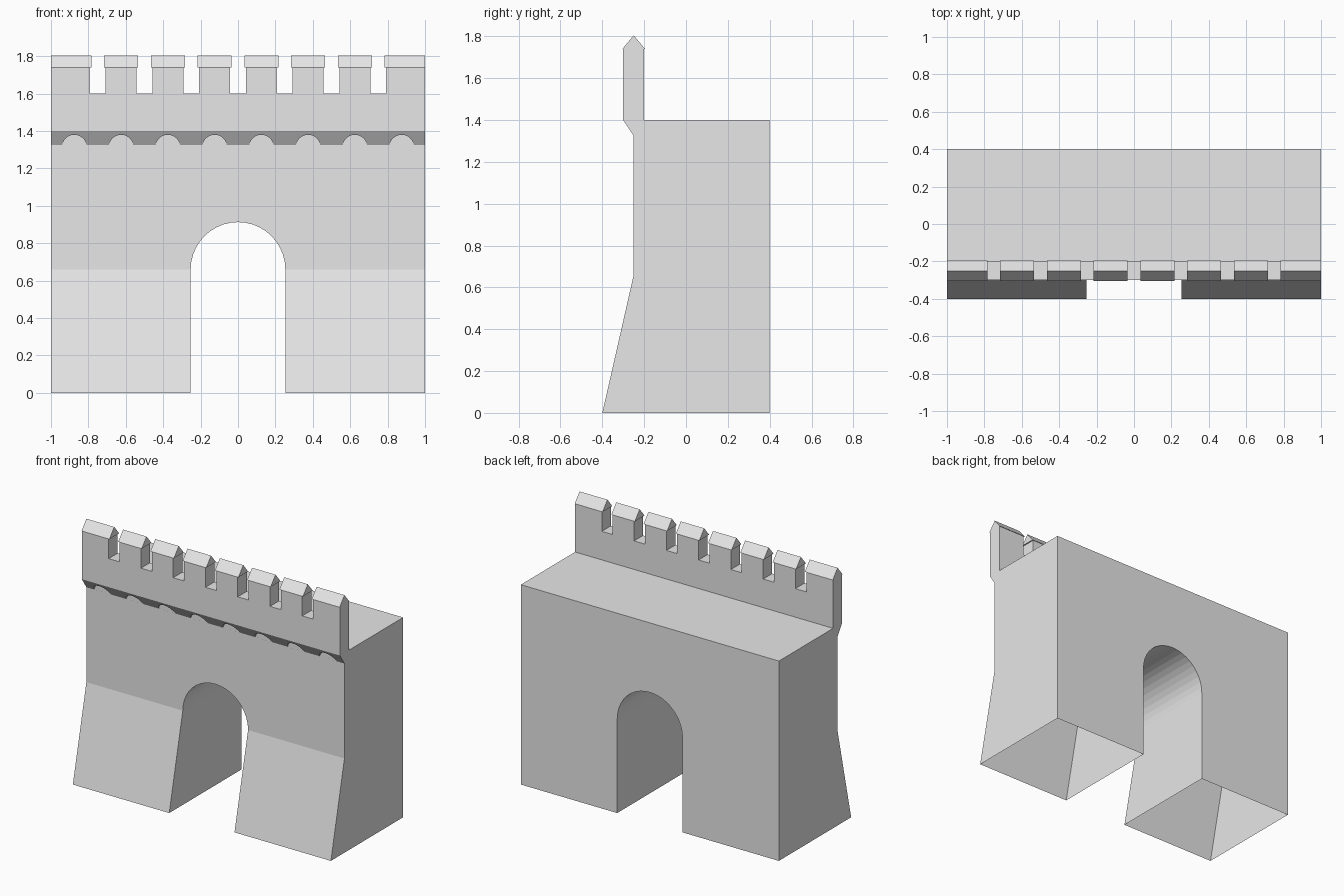
import bpy, bmesh, math
from mathutils import Vector

cube = bpy.data.objects.get("Cube")
if cube:
    bpy.data.objects.remove(cube)

stone = bpy.data.materials.new("pale grey stone")
stone.use_nodes = True
grey = (0.8, 0.8, 0.8, 1)
stone.diffuse_color = grey
stone.node_tree.nodes["Principled BSDF"].inputs["Base Color"].default_value = grey


def add_prism(bm, outline, axis, low, high):
    """Extrude an outline along x (points are y, z) or along y (points are x, z)."""
    def place(p, d):
        return (d, p[0], p[1]) if axis == "x" else (p[0], d, p[1])
    face = bm.faces.new([bm.verts.new(place(p, low)) for p in outline])
    shift = Vector(place((0, 0), high - low))
    grown = bmesh.ops.extrude_face_region(bm, geom=[face], use_keep_orig=True)
    bmesh.ops.translate(bm, vec=shift,
                        verts=[v for v in grown["geom"] if isinstance(v, bmesh.types.BMVert)])


def finish(bm, name):
    bmesh.ops.recalc_face_normals(bm, faces=bm.faces[:])
    mesh = bpy.data.meshes.new(name)
    bm.to_mesh(mesh)
    bm.free()
    mesh.materials.append(stone)
    obj = bpy.data.objects.new(name, mesh)
    bpy.context.collection.objects.link(obj)
    return obj


def arch(cx, radius, spring, bottom, steps):
    """Outline of a round-headed opening."""
    curve = [(cx + radius * math.cos(math.pi * i / steps),
              spring + radius * math.sin(math.pi * i / steps)) for i in range(steps + 1)]
    return [(cx + radius, bottom)] + curve + [(cx - radius, bottom)]


PITCH, GAP, LIP = 0.25, 0.042, 0.008
FRONT, BACK, RIDGE = -0.3, -0.2, -0.25

# Wall with sloping foot, walkway and overhanging parapet
bm = bmesh.new()
profile = [(-0.4, 0), (0.4, 0), (0.4, 1.4), (BACK, 1.4), (BACK, 1.74),
           (FRONT, 1.74), (FRONT, 1.4), (RIDGE, 1.325), (RIDGE, 0.66)]
add_prism(bm, profile, "x", -1, 1)
wall = finish(bm, "gate_wall")

# Cutters: gateway, small arches under the parapet, gaps between merlons
bm = bmesh.new()
add_prism(bm, arch(0, 0.253, 0.66, -0.2, 20), "y", -0.6, 0.6)
for i in range(8):
    centre = -1 + PITCH * (i + 0.5)
    add_prism(bm, arch(centre, 0.066, 1.314, 1.29, 16), "y", -0.5, RIDGE - 0.0003)
for i in range(1, 8):
    x = -1 + PITCH * i
    add_prism(bm, [(x - GAP, 1.6), (x + GAP, 1.6), (x + GAP, 2), (x - GAP, 2)],
              "y", -0.5, 0)
cutter = finish(bm, "opening_cutter")
cutter.hide_render = True

cut = wall.modifiers.new("openings", "BOOLEAN")
cut.operation = "DIFFERENCE"
cut.solver = "EXACT"
cut.object = cutter
bpy.context.view_layer.objects.active = wall
bpy.ops.object.modifier_apply(modifier=cut.name)
bpy.data.objects.remove(cutter)

# The piers are open underneath
bm = bmesh.new()
bm.from_mesh(wall.data)
ground = [f for f in bm.faces if f.calc_center_median().z < 0.001]
bmesh.ops.delete(bm, geom=ground, context="FACES")
bm.to_mesh(wall.data)
bm.free()

# Gabled caps, slightly wider than the merlons
for i in range(8):
    low = -1 + PITCH * i + (GAP - LIP if i > 0 else 0)
    high = -1 + PITCH * (i + 1) - (GAP - LIP if i < 7 else 0)
    bm = bmesh.new()
    add_prism(bm, [(FRONT - 0.004, 1.74), (BACK + 0.004, 1.74), (RIDGE, 1.805)],
              "x", low, high)
    finish(bm, f"merlon_cap_{i + 1}")
